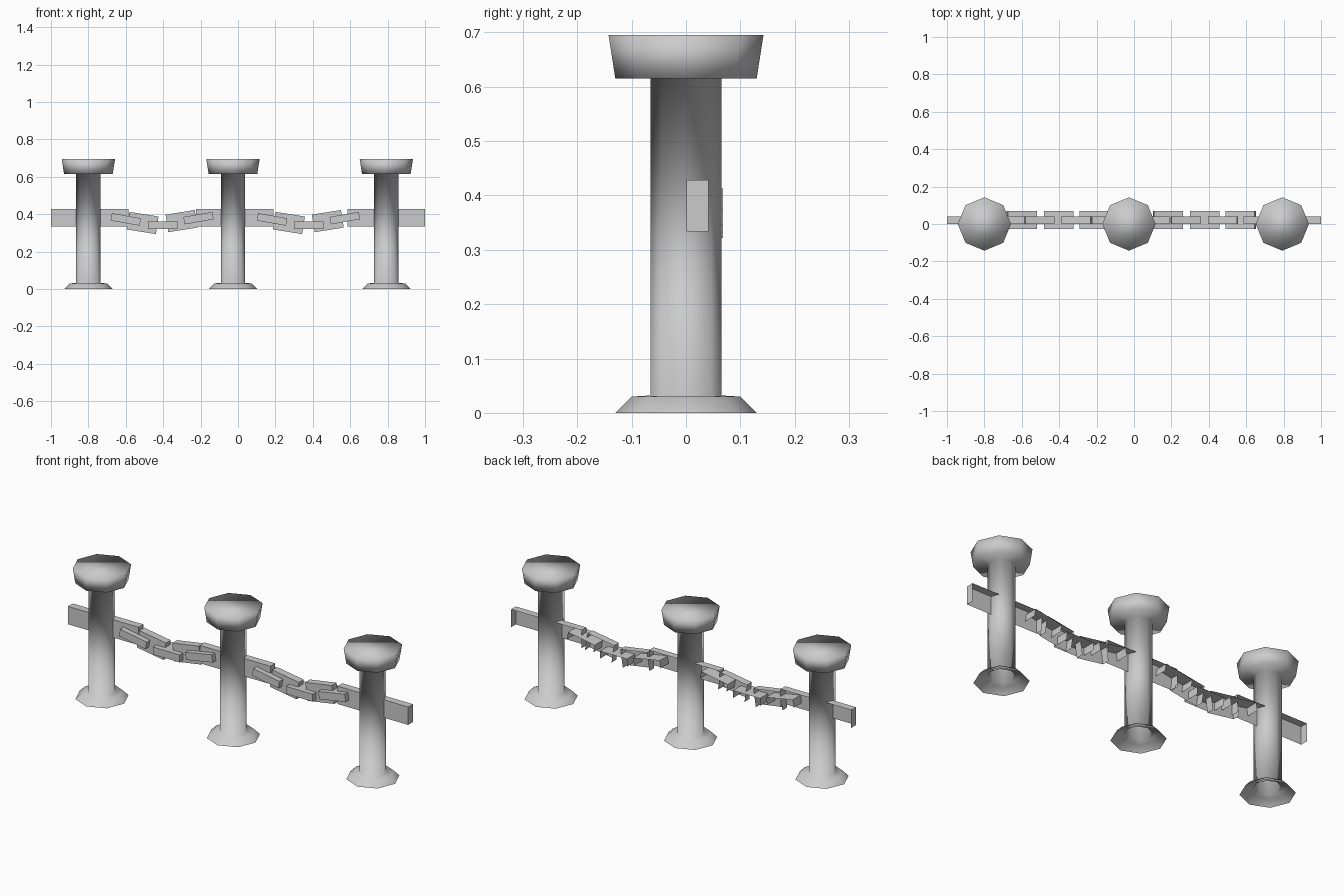
import bpy
import bmesh
from math import cos, sin, pi, radians
from mathutils import Matrix, Vector

cube = bpy.data.objects.get("Cube")
if cube:
    bpy.data.objects.remove(cube, do_unlink=True)

stone = bpy.data.materials.new("light_grey")
stone.use_nodes = True
colour = (0.6, 0.6, 0.6, 1)
stone.diffuse_color = colour
stone.node_tree.nodes["Principled BSDF"].inputs["Base Color"].default_value = colour


def add_object(name, bm, location, smooth=False):
    mesh = bpy.data.meshes.new(name)
    for face in bm.faces:
        face.smooth = smooth
    bm.to_mesh(mesh)
    bm.free()
    mesh.materials.append(stone)
    obj = bpy.data.objects.new(name, mesh)
    obj.location = location
    bpy.context.collection.objects.link(obj)
    return obj


# Octagonal bollard: flared foot, shaft and wide cap, open underneath
PROFILE = [(0.13, 0), (0.10, 0.03), (0.065, 0.032),
           (0.065, 0.615), (0.13, 0.615), (0.1425, 0.695)]
SIDES = 8


def post(name, x):
    bm = bmesh.new()
    rings = [[bm.verts.new((r * cos(2 * pi * i / SIDES), r * sin(2 * pi * i / SIDES), z))
              for i in range(SIDES)] for r, z in PROFILE]
    for low, high in zip(rings, rings[1:]):
        for i in range(SIDES):
            j = (i + 1) % SIDES
            bm.faces.new((low[i], low[j], high[j], high[i]))
    bm.faces.new(rings[-1])
    add_object(name, bm, (x, 0, 0), smooth=True)


# Chain link: a thin box left open at the back and underneath
WIDE, THIN, LINK_Y = 0.095, 0.04, 0.021


def link(name, x, z, length, upright, tilt=0):
    depth, height = (THIN, WIDE) if upright else (WIDE, THIN)
    bm = bmesh.new()
    bmesh.ops.create_cube(bm, size=1)
    bm.normal_update()
    hidden = [f for f in bm.faces if f.normal.y > 0.5 or f.normal.z < -0.5]
    bmesh.ops.delete(bm, geom=hidden, context='FACES')
    bmesh.ops.scale(bm, vec=Vector((length, depth, height)), verts=bm.verts)
    bmesh.ops.rotate(bm, cent=(0, 0, 0), verts=bm.verts,
                     matrix=Matrix.Rotation(radians(-tilt), 3, 'Y'))
    add_object(name, bm, (x, LINK_Y, z))


for name, x in (("right_post", -0.80), ("middle_post", -0.027), ("left_post", 0.793)):
    post(name, x)

# Long level links that pass through the posts
for name, start, end in (("right_long_link", -1, -0.585),
                         ("middle_long_link", -0.225, 0.19),
                         ("left_long_link", 0.585, 1)):
    link(name, (start + end) / 2, 0.381, end - start, True)

# Two sagging runs of alternating flat and upright links
RUN = [(-0.60, 0.372, False, -10), (-0.51, 0.353, True, -9), (-0.403, 0.342, False, 0),
       (-0.302, 0.363, True, 9), (-0.211, 0.379, False, 10)]
for side, shift in (("right", 0), ("left", 0.782)):
    for n, (x, z, upright, tilt) in enumerate(RUN, 1):
        link(f"{side}_chain_link_{n}", x + shift, z, 0.158, upright, tilt)
